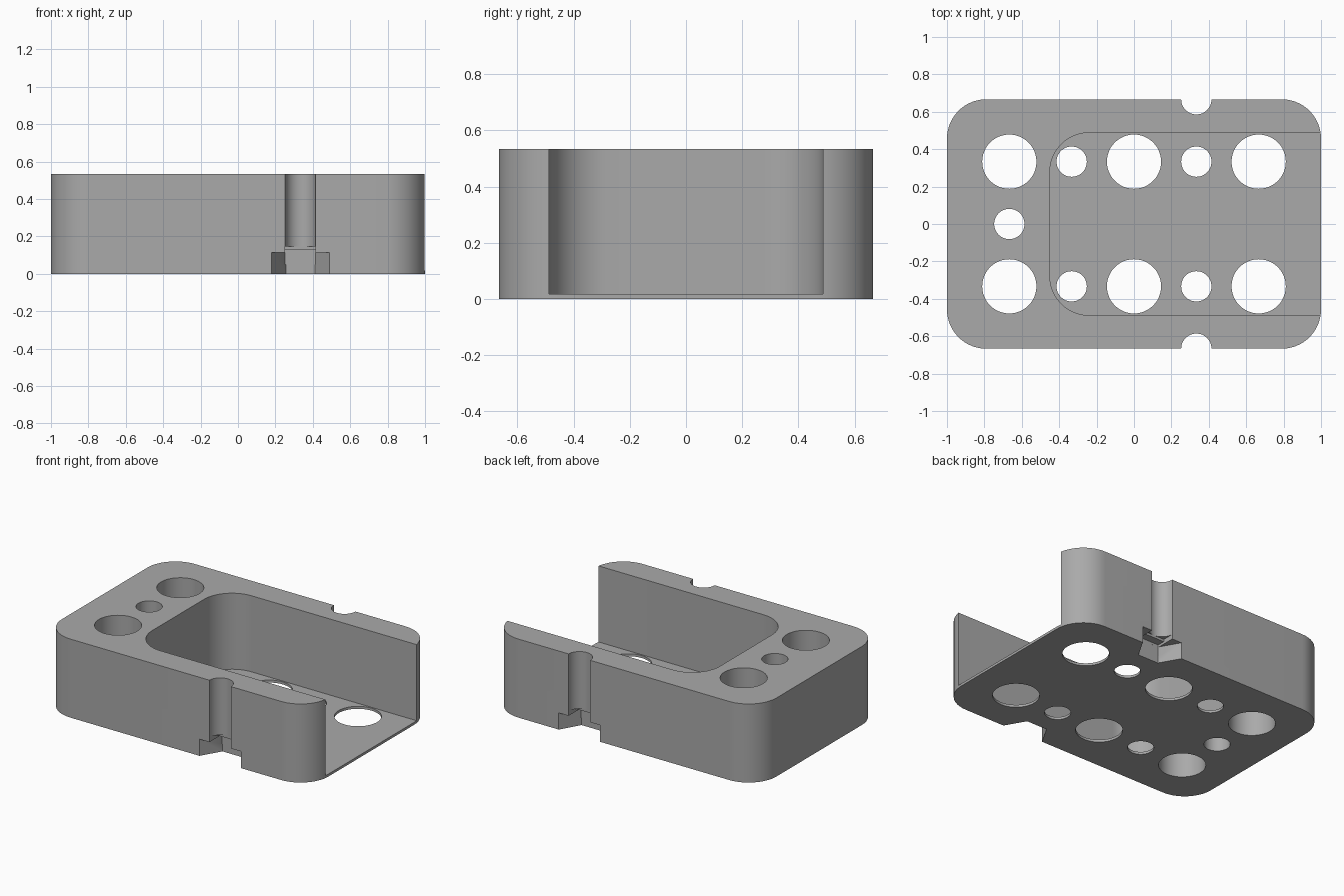
import bpy, bmesh, math

cube = bpy.data.objects.get("Cube")
if cube:
    bpy.data.objects.remove(cube, do_unlink=True)

grey = bpy.data.materials.new("plain grey")
grey.use_nodes = True
colour = (0.4, 0.4, 0.4, 1)
grey.diffuse_color = colour
grey.node_tree.nodes["Principled BSDF"].inputs["Base Color"].default_value = colour


def prism(name, outline, z0, z1):
    """Extrude a flat outline from z0 to z1."""
    bm = bmesh.new()
    face = bm.faces.new([bm.verts.new((x, y, z0)) for x, y in outline])
    top = bmesh.ops.extrude_face_region(bm, geom=[face])["geom"]
    verts = [v for v in top if isinstance(v, bmesh.types.BMVert)]
    bmesh.ops.translate(bm, verts=verts, vec=(0, 0, z1 - z0))
    bmesh.ops.recalc_face_normals(bm, faces=bm.faces)
    mesh = bpy.data.meshes.new(name)
    bm.to_mesh(mesh)
    bm.free()
    mesh.materials.append(grey)
    obj = bpy.data.objects.new(name, mesh)
    bpy.context.collection.objects.link(obj)
    return obj


def rounded(x0, x1, y, r, steps=16):
    """Rectangle with rounded corners, symmetric in y."""
    points = []
    corners = [(x1 - r, y - r), (x0 + r, y - r), (x0 + r, r - y), (x1 - r, r - y)]
    for i, (cx, cy) in enumerate(corners):
        for s in range(steps + 1):
            a = math.pi / 2 * (i + s / steps)
            points.append((cx + r * math.cos(a), cy + r * math.sin(a)))
    return points


def ring(cx, cy, r, sides=48):
    turn = math.tau / sides
    return [(cx + r * math.cos(i * turn), cy + r * math.sin(i * turn)) for i in range(sides)]


def box(cx, cy, hx, hy):
    return [(cx - hx, cy - hy), (cx + hx, cy - hy), (cx + hx, cy + hy), (cx - hx, cy + hy)]


HEIGHT, THIRD, BOLT, WIDE = 0.533, 1 / 3, 0.081, 0.145
body = prism("tray_body", rounded(-1, 1, 2 * THIRD, 0.21), 0, HEIGHT)


def cut(outline, z0=-0.1, z1=HEIGHT + 0.1):
    cutter = prism("cutter", outline, z0, z1)
    cutter.hide_render = True
    mod = body.modifiers.new("cut", "BOOLEAN")
    mod.operation, mod.solver, mod.object = "DIFFERENCE", "EXACT", cutter
    bpy.context.view_layer.objects.active = body
    bpy.ops.object.modifier_apply(modifier=mod.name)
    bpy.data.objects.remove(cutter, do_unlink=True)


# Pocket, open at the right-hand end
cut(rounded(-0.45, 1.5, 0.488, 0.21), 0.017)

# Vertical through holes
cut(ring(-2 * THIRD, 0, BOLT))
for side in (-1, 1):
    for column in range(-2, 3):
        cut(ring(column * THIRD, side * THIRD, BOLT if column % 2 else WIDE))

    # Half-round side groove, nut recess and stepped bridges above it
    y = side * 2 * THIRD
    cut(ring(THIRD, y, BOLT))
    cut(ring(THIRD, y, 0.155, 6), -0.1, 0.113)
    cut(box(THIRD, y, BOLT, 0.134), 0.05, 0.129)
    cut(box(THIRD, y, BOLT, BOLT), 0.05, 0.145)

bpy.ops.object.select_all(action="DESELECT")
body.select_set(True)
bpy.context.view_layer.objects.active = body
bpy.ops.object.shade_smooth_by_angle(angle=math.radians(30))
